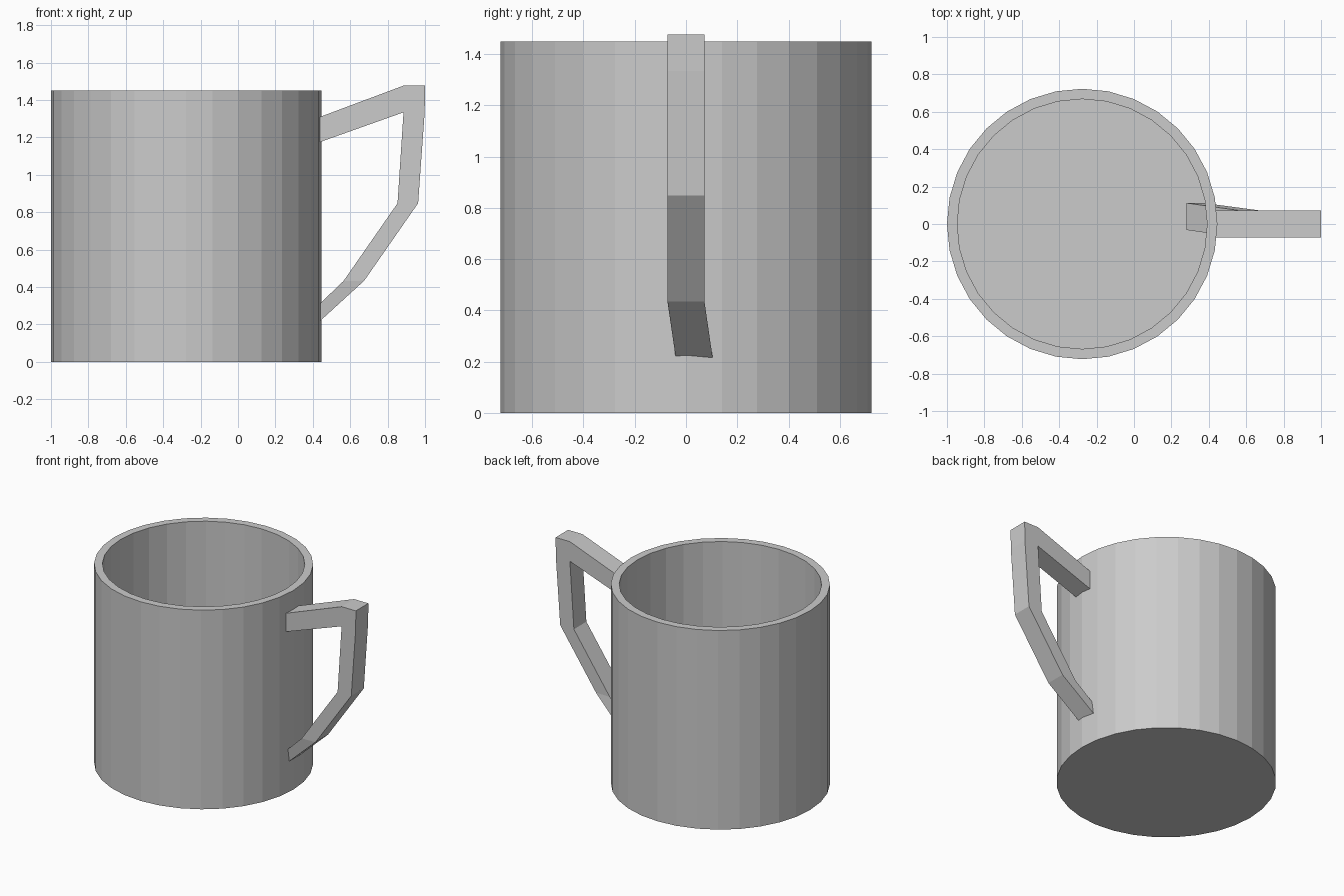
import bpy, bmesh
from math import cos, sin, tau

if "Cube" in bpy.data.objects:
    bpy.data.objects.remove(bpy.data.objects["Cube"])

CENTRE_X = -0.277
SIDES = 32


def make_object(name, bm):
    bmesh.ops.recalc_face_normals(bm, faces=bm.faces)
    mesh = bpy.data.meshes.new(name)
    bm.to_mesh(mesh)
    bm.free()
    obj = bpy.data.objects.new(name, mesh)
    bpy.context.collection.objects.link(obj)
    return obj


def loft(name, rings):
    """Join equal-sized vertex rings with quads and cap both ends."""
    bm = bmesh.new()
    loops = [[bm.verts.new(p) for p in ring] for ring in rings]
    n = len(loops[0])
    for a, b in zip(loops, loops[1:]):
        for i in range(n):
            j = (i + 1) % n
            bm.faces.new((a[i], a[j], b[j], b[i]))
    bm.faces.new(loops[0])
    bm.faces.new(loops[-1])
    return make_object(name, bm)


def circle(radius, z):
    return [(CENTRE_X + radius * cos(tau * i / SIDES),
             radius * sin(tau * i / SIDES), z) for i in range(SIDES)]


# Hollow cup: outer wall, flat rim, inner wall and floor
loft("cup_body", [circle(0.723, 0), circle(0.723, 1.45),
                  circle(0.668, 1.45), circle(0.668, 0.055)])

# Handle: inner (x, z), outer (x, z), sideways shift of each section
sections = [
    ((0.41, 1.165), (0.41, 1.299), 0),
    ((0.885, 1.334), (0.885, 1.477), 0),
    ((0.885, 1.334), (0.998, 1.334), 0),
    ((0.853, 0.848), (0.963, 0.848), 0),
    ((0.564, 0.432), (0.675, 0.434), 0),
    ((0.28, 0.16), (0.375, 0.16), 0.04),
]
HALF = 0.072


def section_ring(inner, outer, shift):
    (xi, zi), (xo, zo) = inner, outer
    return [(xi, shift - HALF, zi), (xo, shift - HALF, zo),
            (xo, shift + HALF, zo), (xi, shift + HALF, zi)]


# Top corner is mitred through its outer point, so the two straight cuts merge
corner = ((0.885, 1.334), (1.0, 1.477), 0)
top_arm = [sections[0], sections[1]]
bm = bmesh.new()
lower = [section_ring(*s) for s in sections[2:]]
arm = [section_ring(*s) for s in top_arm]
rings = [[bm.verts.new(p) for p in r] for r in arm + [section_ring(*corner)] + lower]
for a, b in zip(rings, rings[1:]):
    for i in range(4):
        j = (i + 1) % 4
        bm.faces.new((a[i], a[j], b[j], b[i]))
bm.faces.new(rings[0])
bm.faces.new(rings[-1])
# Merge the shared inside-corner points
bmesh.ops.remove_doubles(bm, verts=bm.verts, dist=0.0005)
make_object("handle", bm)
